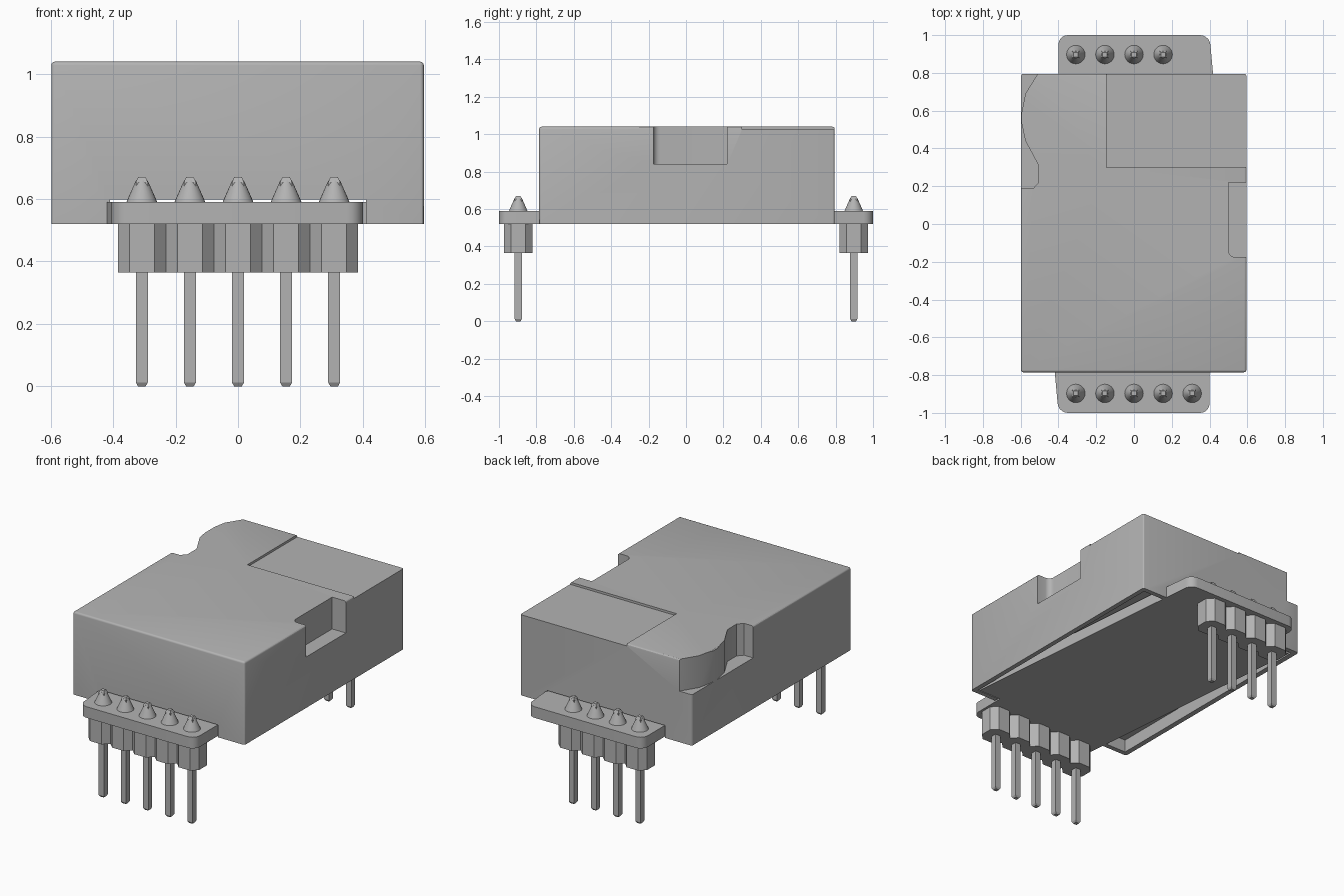
import bpy, bmesh
from math import pi

cube = bpy.data.objects.get("Cube")
if cube:
    bpy.data.objects.remove(cube)

GREY = 0.45
grey = bpy.data.materials.new("plain grey")
grey.use_nodes = True
grey.diffuse_color = (GREY, GREY, GREY, 1)
grey.node_tree.nodes["Principled BSDF"].inputs["Base Color"].default_value = (GREY, GREY, GREY, 1)


def finish(name, bm, smooth=False):
    bmesh.ops.recalc_face_normals(bm, faces=bm.faces)
    mesh = bpy.data.meshes.new(name)
    bm.to_mesh(mesh)
    bm.free()
    mesh.materials.append(grey)
    obj = bpy.data.objects.new(name, mesh)
    bpy.context.collection.objects.link(obj)
    if smooth:
        select(obj)
        bpy.ops.object.shade_smooth_by_angle(angle=pi / 6)
    return obj


def select(obj):
    bpy.ops.object.select_all(action='DESELECT')
    obj.select_set(True)
    bpy.context.view_layer.objects.active = obj


def prism(name, outline, z0, z1, radius=0, rounded=lambda v: True, smooth=False):
    """Extrude a flat outline, rounding the chosen corners first."""
    bm = bmesh.new()
    face = bm.faces.new([bm.verts.new((x, y, z0)) for x, y in outline])
    if radius:
        bmesh.ops.bevel(bm, geom=[v for v in bm.verts if rounded(v.co)], offset=radius,
                        segments=5, profile=0.5, affect='VERTICES')
    bm.faces.ensure_lookup_table()
    top = bmesh.ops.extrude_face_region(bm, geom=[bm.faces[0]])["geom"]
    bmesh.ops.translate(bm, vec=(0, 0, z1 - z0),
                        verts=[e for e in top if isinstance(e, bmesh.types.BMVert)])
    return finish(name, bm, smooth)


def rect(x0, x1, y0, y1):
    return [(x0, y0), (x1, y0), (x1, y1), (x0, y1)]


def cut(obj, cutter):
    mod = obj.modifiers.new("cut", 'BOOLEAN')
    mod.operation, mod.solver, mod.object = 'DIFFERENCE', 'EXACT', cutter
    select(obj)
    bpy.ops.object.modifier_apply(modifier=mod.name)
    bpy.data.objects.remove(cutter)


# Housing with softened top and vertical edges
bottom, top = 0.52, 1.04
housing = prism("housing", rect(-0.598, 0.595, -0.785, 0.795), bottom, top)
bm = bmesh.new()
bm.from_mesh(housing.data)
soft = [e for e in bm.edges if max(v.co.z for v in e.verts) > 1]
bmesh.ops.bevel(bm, geom=soft, offset=0.012, segments=3, profile=0.5, affect='EDGES')
bm.to_mesh(housing.data)
bm.free()

# Underside pocket and the slots where the board passes through
cut(housing, prism("pocket", rect(-0.565, 0.565, -0.755, 0.765), 0.4, 0.60))
cut(housing, prism("slot", rect(-0.41, 0.41, -1, 1), 0.41, 0.598))

# Rectangular side notch, scalloped corner notch and shallow label recess
cut(housing, prism("side_notch", rect(0.5, 0.7, -0.175, 0.22), 0.84, 1.2, 0.035,
                   lambda c: c.x < 0.6 and c.y < 0))
scallop = [(-0.7, 0.9), (-0.45, 0.9), (-0.51, 0.795), (-0.575, 0.69), (-0.601, 0.56),
           (-0.575, 0.44), (-0.505, 0.31), (-0.505, 0.22), (-0.535, 0.187), (-0.7, 0.187)]
cut(housing, prism("corner_notch", scallop, 0.84, 1.2))
cut(housing, prism("label_recess", rect(-0.145, 0.7, 0.3, 0.9), 1.026, 1.2))
select(housing)
bpy.ops.object.shade_smooth_by_angle(angle=pi / 6)

# Circuit board: wide middle inside the housing with a tab at each end
half = [(-0.4, -1), (0.4, -1), (0.4, -0.75), (0.557, -0.75)]
prism("circuit_board", half + [(-x, -y) for x, y in half], bottom, 0.59,
      0.05, lambda c: abs(c.y) > 0.9, smooth=True)

# Pin headers
PITCH = 0.154


def square_rings(bm, x, y, rings):
    """Square bar made from (z, half width) rings."""
    loops = [[bm.verts.new((x + sx * w, y + sy * w, z))
              for sx, sy in ((-1, -1), (1, -1), (1, 1), (-1, 1))] for z, w in rings]
    for a, b in zip(loops, loops[1:]):
        for i in range(4):
            bm.faces.new((a[i], a[i - 1], b[i - 1], b[i]))
    bm.faces.new(loops[0])
    bm.faces.new(loops[-1])


def lathe(bm, x, y, profile, sides=24):
    """Turned shape from (z, radius) points."""
    for (z0, r0), (z1, r1) in zip(profile, profile[1:]):
        ring = bmesh.ops.create_cone(bm, cap_ends=z1 == profile[-1][0], segments=sides,
                                     radius1=r0, radius2=r1, depth=z1 - z0)["verts"]
        bmesh.ops.translate(bm, verts=ring, vec=(x, y, (z0 + z1) / 2))
    bmesh.ops.remove_doubles(bm, verts=bm.verts, dist=0.0005)


def header(label, y, count):
    xs = [(i - 2) * PITCH for i in range(count)]
    w, d, c = PITCH / 2, 0.075, 0.037
    # Chamfered plastic strip, one cell per pin
    near, far = [], []
    for x in xs:
        near += [(x - w, y - d + c), (x - w + c, y - d), (x + w - c, y - d)]
        far += [(x - w, y + d - c), (x - w + c, y + d), (x + w - c, y + d)]
    end = xs[-1] + w
    near.append((end, y - d + c))
    far.append((end, y + d - c))
    prism(label + "_header_strip", near + far[::-1], 0.365, bottom)
    pins, solder = bmesh.new(), bmesh.new()
    for x in xs:
        square_rings(pins, x, y, [(0, 0.012), (0.012, 0.019), (0.655, 0.019), (0.67, 0.012)])
        lathe(solder, x, y, [(0.588, 0.05), (0.605, 0.043), (0.65, 0.023), (0.66, 0.018)])
    finish(label + "_pins", pins)
    finish(label + "_solder_joints", solder, smooth=True)


header("front", -0.897, 5)
header("back", 0.897, 4)
